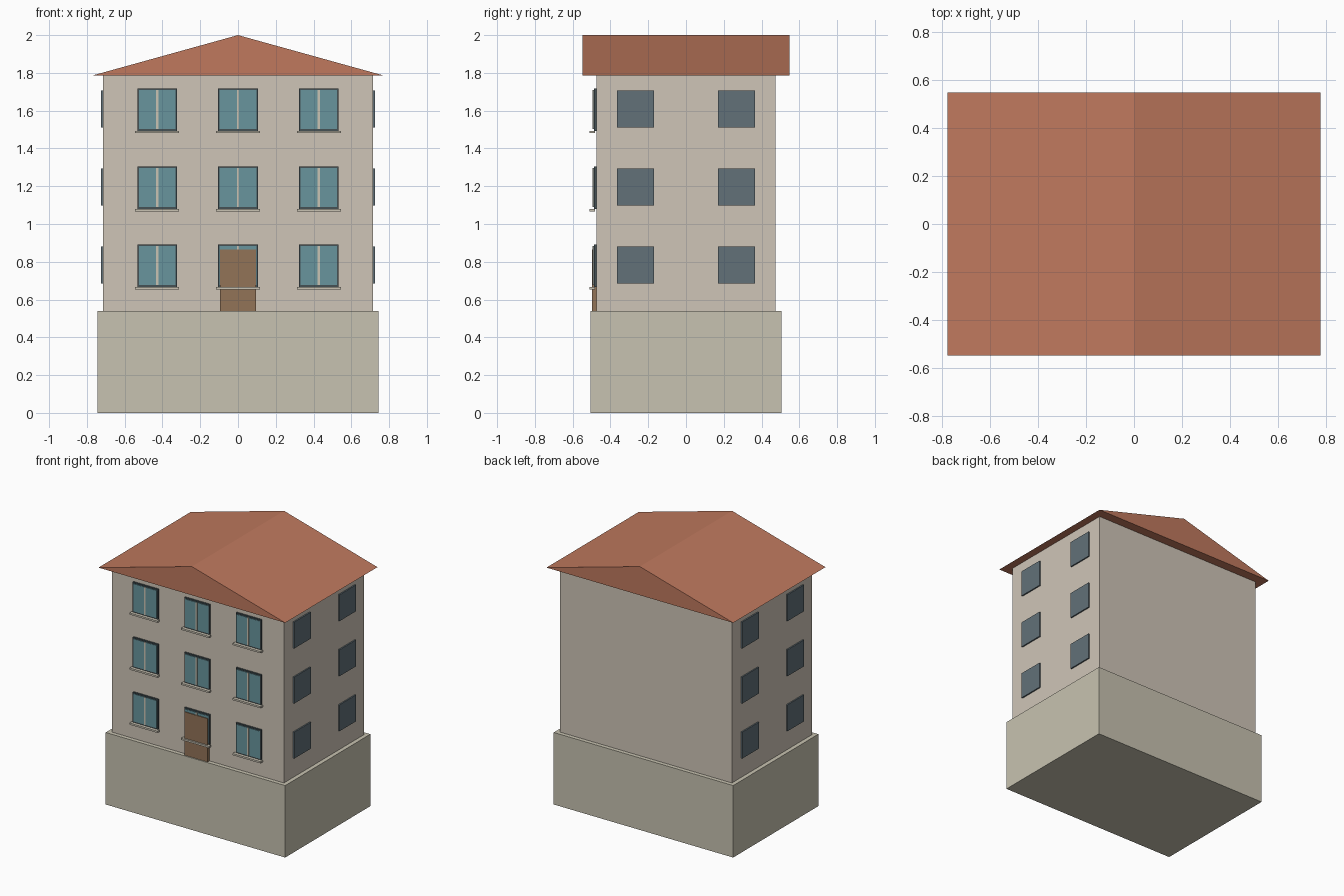
import bpy

if "Cube" in bpy.data.objects:
    bpy.data.objects.remove(bpy.data.objects["Cube"])


def mat(name, rgb):
    m = bpy.data.materials.new(name)
    m.diffuse_color = (*[(c / 255) ** 2.2 for c in rgb], 1)
    m.use_nodes = True
    m.node_tree.nodes["Principled BSDF"].inputs["Base Color"].default_value = m.diffuse_color
    return m


WALL = mat("plaster", (206, 196, 182))
STONE = mat("stone", (198, 193, 175))
ROOF = mat("tiles", (190, 120, 94))
GLASS = mat("glass", (104, 148, 156))
FRAME = mat("dark_frame", (70, 82, 86))
SIDE = mat("side_glass", (98, 112, 120))
TRIM = mat("trim", (200, 194, 178))
WOOD = mat("wood", (145, 115, 88))


def mesh_object(name, verts, faces, material):
    me = bpy.data.meshes.new(name)
    me.from_pydata(verts, [], faces)
    me.materials.append(material)
    ob = bpy.data.objects.new(name, me)
    bpy.context.collection.objects.link(ob)
    return ob


def box(name, x, y, z, material):
    """Box from (min, max) ranges on each axis."""
    verts = [(a, b, c) for a in x for b in y for c in z]
    faces = [(0, 1, 3, 2), (4, 6, 7, 5), (0, 4, 5, 1),
             (2, 3, 7, 6), (0, 2, 6, 4), (1, 5, 7, 3)]
    return mesh_object(name, verts, faces, material)


def span(centre, size):
    return (centre - size / 2, centre + size / 2)


# Plinth and main walls
box("plinth", (-0.745, 0.745), (-0.505, 0.505), (0, 0.54), STONE)
box("walls", (-0.714, 0.714), (-0.475, 0.475), (0.54, 1.785), WALL)

# Gabled roof: closed triangular prism with ridge along y
RX, RY = 0.775, 0.547
profile = [(-RX, 1.785), (RX, 1.785), (0, 2.0)]
mesh_object("roof", [(x, y, z) for y in (-RY, RY) for x, z in profile],
            [(0, 1, 2), (5, 4, 3), (0, 3, 4, 1), (1, 4, 5, 2), (2, 5, 3, 0)], ROOF)

for row in range(3):
    zc = 0.78 + 0.413 * row
    # Front windows: frame, pane, mullion and sill
    for col in (-1, 0, 1):
        xc = 0.428 * col
        tag = f"{row}_{col + 1}"
        box("window_frame_" + tag, span(xc, 0.21), (-0.487, -0.474), span(zc, 0.225), FRAME)
        box("window_pane_" + tag, span(xc, 0.194), (-0.491, -0.48), span(zc, 0.207), GLASS)
        box("window_mullion_" + tag, span(xc, 0.012), (-0.494, -0.48), span(zc, 0.207), TRIM)
        box("window_sill_" + tag, span(xc, 0.232), (-0.51, -0.483), span(zc - 0.119, 0.013), TRIM)
    # Side windows on both flanks
    for side in (-1, 1):
        for yc in (-0.268, 0.268):
            box("side_window", sorted((side * 0.71, side * 0.724)), span(yc, 0.195),
                span(zc + 0.003, 0.198), SIDE)

# Front door
box("door", span(0, 0.19), (-0.497, -0.474), (0.54, 0.865), WOOD)
